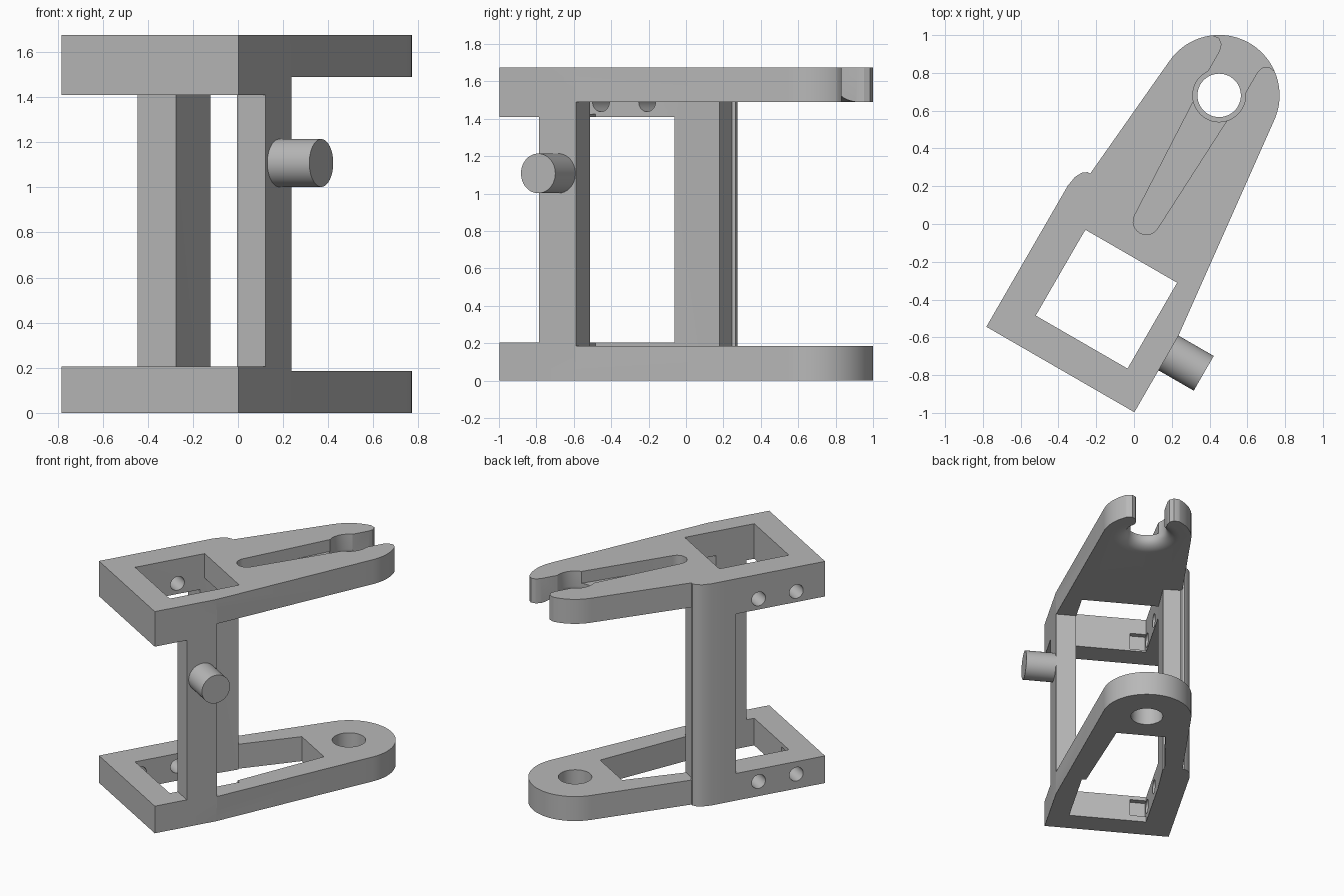
import bpy, bmesh
from math import sin, cos, pi, radians
from mathutils import Matrix

cube = bpy.data.objects.get("Cube")
if cube:
    bpy.data.objects.remove(cube, do_unlink=True)

grey = bpy.data.materials.new("plain_grey")
grey.use_nodes = True
GREY = (0.48, 0.48, 0.48, 1)
grey.diffuse_color = GREY
grey.node_tree.nodes["Principled BSDF"].inputs["Base Color"].default_value = GREY

MID, EYE, TIP_R = 0.05, 0.815, 0.32     # arm axis, eye position, arm end radius
TOP, UNDER = 1.675, 1.49                # upper arm faces


def finish(name, bm):
    bmesh.ops.recalc_face_normals(bm, faces=bm.faces)
    mesh = bpy.data.meshes.new(name)
    bm.to_mesh(mesh)
    bm.free()
    mesh.materials.append(grey)
    ob = bpy.data.objects.new(name, mesh)
    bpy.context.collection.objects.link(ob)
    return ob


def prism(name, pts, z0, z1):
    bm = bmesh.new()
    face = bm.faces.new([bm.verts.new((x, y, z0)) for x, y in pts])
    new = bmesh.ops.extrude_face_region(bm, geom=[face])["geom"]
    verts = [v for v in new if isinstance(v, bmesh.types.BMVert)]
    bmesh.ops.translate(bm, verts=verts, vec=(0, 0, z1 - z0))
    return finish(name, bm)


def box(name, x0, x1, y0, y1, z0, z1):
    return prism(name, [(x0, y0), (x1, y0), (x1, y1), (x0, y1)], z0, z1)


def rod(name, centre, radius, length, axis="Z"):
    turn = Matrix.Rotation(pi / 2, 4, "Y") if axis == "X" else Matrix()
    bm = bmesh.new()
    bmesh.ops.create_cone(bm, cap_ends=True, segments=48, radius1=radius, radius2=radius,
                          depth=length, matrix=Matrix.Translation(centre) @ turn)
    return finish(name, bm)


def lathe(name, profile, x, y):
    # closed solid from a (radius, height) profile
    bm = bmesh.new()
    n = 48
    rings = [[bm.verts.new((x + r * cos(2 * pi * i / n), y + r * sin(2 * pi * i / n), z))
              for i in range(n)] for r, z in profile]
    for a, b in zip(rings, rings[1:]):
        for i in range(n):
            j = (i + 1) % n
            bm.faces.new((a[i], a[j], b[j], b[i]))
    bm.faces.new(rings[0])
    bm.faces.new(rings[-1])
    return finish(name, bm)


def combine(ob, others, operation):
    for other in others:
        mod = ob.modifiers.new("combine", "BOOLEAN")
        mod.operation, mod.solver, mod.object = operation, "EXACT", other
        bpy.context.view_layer.objects.active = ob
        bpy.ops.object.modifier_apply(modifier=mod.name)
        bpy.data.objects.remove(other, do_unlink=True)


def arc(cx, cy, r, a0, a1, n):
    return [(cx + r * cos(radians(a0 + (a1 - a0) * i / n)),
             cy + r * sin(radians(a0 + (a1 - a0) * i / n))) for i in range(n + 1)]


# Tapered arm outline with a round end
outline = [(-0.405, -0.862), (0.5, -0.862), (0.5, -0.4)]
outline += arc(MID, EYE, TIP_R, 5, 175, 40)
outline += [(-0.34, 0.05), (-0.405, 0.0)]


def arm(name, z0, z1, rim0, rim1, bolt_z):
    # plate with a deeper rim at the front and along one side, and bolt holes
    ob = prism(name, outline, z0, z1)
    combine(ob, [box("rim_front", -0.405, 0.5, -0.862, -0.62, rim0, rim1),
                 box("rim_side", -0.405, -0.208, -0.75, -0.1, rim0, rim1)], "UNION")
    cuts = [box("window", -0.208, 0.353, -0.68, -0.155, rim0 - 0.1, rim1 + 0.1),
            box("nut_pocket", -0.208, -0.09, -0.72, -0.67, bolt_z - 0.065, bolt_z + 0.065)]
    cuts += [rod("bolt_hole", (-0.35, y, bolt_z), 0.052, 0.4, "X") for y in (-0.645, -0.36)]
    combine(ob, cuts, "DIFFERENCE")
    return ob


# Lower arm: long tapered opening and a round eye
lower = arm("lower_arm", 0, 0.185, 0, 0.205, 0.11)
opening = [(-0.208, -0.3), (-0.208, -0.373), (0.353, -0.373), (0.224, 0.545),
           (-0.135, 0.545), (-0.208, 0.09)]
combine(lower, [prism("opening", opening, -0.1, 0.3),
                rod("eye", (MID, EYE, 0.1), 0.115, 0.5)], "DIFFERENCE")

# Upper arm: open hook, groove on top, flared throat below
upper = arm("upper_arm", UNDER, TOP, 1.41, TOP, UNDER)
side = [(0.114, 0.82), (0.114, 1.02), (0.124, 1.055), (0.152, 1.078), (0.204, 1.07), (0.26, 1.2)]
mouth = [(MID + w, y) for w, y in side] + [(MID - w, y) for w, y in reversed(side)]
groove = arc(MID, 0.045, 0.07, 180, 360, 16) + [(MID + 0.102, 0.72), (MID + 0.102, EYE),
                                               (MID - 0.102, EYE), (MID - 0.102, 0.72)]
flare = [(0.14, 1.8)] + [(0.24 - 0.1 * cos(pi / 16 * i), 1.56 - 0.07 * sin(pi / 16 * i))
                         for i in range(9)] + [(0.24, 1.45)]
combine(upper, [prism("mouth", mouth, 1.3, 1.8),
                prism("groove", groove, 1.585, 1.8),
                lathe("flare", flare, MID, EYE)], "DIFFERENCE")

# Columns joining the arms, and the side pin
broad = [(-0.405, -0.19), (-0.208, -0.19), (-0.195, 0.095), (-0.32, 0.1), (-0.33, 0.115),
         (-0.35, 0.115), (-0.375, 0.097), (-0.395, 0.06), (-0.405, 0.0)]
broad_column = prism("broad_column", broad, 0, TOP)
slim_column = box("slim_column", 0.353, 0.5, -0.62, -0.39, 0.1, 1.6)
pin = rod("pin", (0.565, -0.5, 1.108), 0.106, 0.3, "X")

# One solid bracket, turned on its base
bracket = lower
combine(bracket, [upper, broad_column, slim_column, pin], "UNION")
bracket.name = "hinge_bracket"
bracket.data.transform(Matrix.Rotation(radians(-30), 4, "Z"))
bpy.ops.object.select_all(action="DESELECT")
bracket.select_set(True)
bpy.context.view_layer.objects.active = bracket
bpy.ops.object.shade_smooth_by_angle(angle=radians(30))
